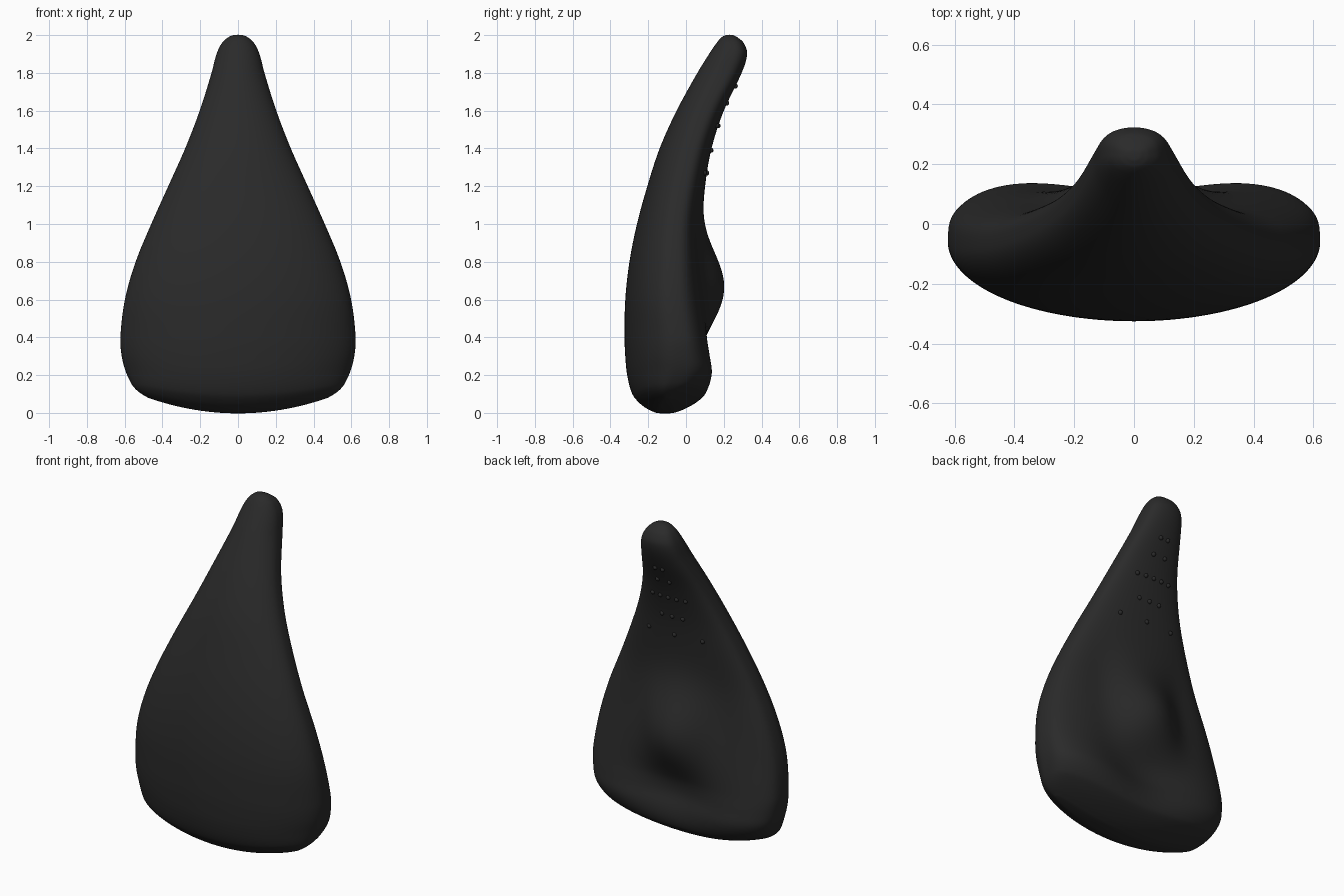
import bpy
import bmesh
from math import sin, cos, pi, exp

cube = bpy.data.objects.get("Cube")
if cube:
    bpy.data.objects.remove(cube)

mat = bpy.data.materials.new("charcoal")
mat.use_nodes = True
mat.diffuse_color = (0.023, 0.023, 0.023, 1)
mat.node_tree.nodes["Principled BSDF"].inputs["Base Color"].default_value = mat.diffuse_color

# Body profile: height, half width, front y, widest y, back y
PROFILE = [
    (-0.003, 0.475, -0.15, -0.11, -0.07),
    (0.015, 0.517, -0.195, -0.105, -0.01),
    (0.05, 0.55, -0.245, -0.095, 0.07),
    (0.1, 0.572, -0.285, -0.08, 0.14),
    (0.2, 0.60, -0.312, -0.06, 0.185),
    (0.3, 0.618, -0.322, -0.06, 0.175),
    (0.4, 0.624, -0.326, -0.06, 0.152),
    (0.6, 0.60, -0.322, -0.08, 0.115),
    (0.8, 0.543, -0.30, -0.08, 0.09),
    (1.0, 0.46, -0.26, -0.07, 0.08),
    (1.2, 0.37, -0.205, -0.04, 0.10),
    (1.4, 0.28, -0.14, 0.01, 0.135),
    (1.6, 0.203, -0.05, 0.08, 0.20),
    (1.8, 0.14, 0.06, 0.18, 0.295),
    (1.9, 0.114, 0.122, 0.22, 0.324),
    (1.96, 0.084, 0.163, 0.23, 0.305),
    (1.99, 0.05, 0.19, 0.23, 0.27),
    (2.002, 0.02, 0.215, 0.23, 0.245),
]
SIDES = 64
STEPS = 4
LAST = len(PROFILE) - 1
BACK_POWER = 0.6


def mound(x, z, cx, cz, sx, sz):
    return exp(-((x - cx) / sx) ** 2 / 2 - ((z - cz) / sz) ** 2 / 2)


def relief(x, z):
    """Central swelling, hollow below it and a crease on either side."""
    y = 0.105 * mound(x, z, 0, 0.69, 0.16, 0.17)
    y -= 0.1 * mound(x, z, 0, 0.29, 0.22, 0.14)
    for side in (-1, 1):
        y -= 0.025 * mound(x, z, side * 0.27, 0.74, 0.08, 0.2)
    return y


def slope(i, k):
    a, b = PROFILE[max(0, i - 1)], PROFILE[min(LAST, i + 1)]
    return (b[k] - a[k]) / (b[0] - a[0])


def row_at(z):
    """Smooth profile row at any height."""
    i = max(n for n in range(LAST) if n == 0 or PROFILE[n][0] <= z)
    low, high = PROFILE[i], PROFILE[i + 1]
    h = high[0] - low[0]
    t = (z - low[0]) / h
    blend = t * t * (3 - 2 * t)
    row = [z]
    for k in range(1, 5):
        tangents = slope(i, k) * t * (1 - t) ** 2 - slope(i + 1, k) * t * t * (1 - t)
        row.append(low[k] + (high[k] - low[k]) * blend + h * tangents)
    return row


def back_y(row, x, s):
    z, _, _, mid, back = row
    depth = back - mid
    return mid + depth * s ** BACK_POWER + relief(x, z) * s * min(1, depth / 0.15)


def point(row, angle):
    z, width, front, mid, _ = row
    x, s = width * cos(angle), sin(angle)
    y = mid + (mid - front) * s if s < 0 else back_y(row, x, s)
    lift = 0.36 * x * x * max(0, 1 - z / 0.4) ** 2
    return x, y, z + lift


def finish(bm, name):
    bmesh.ops.recalc_face_normals(bm, faces=bm.faces)
    mesh = bpy.data.meshes.new(name)
    bm.to_mesh(mesh)
    bm.free()
    mesh.materials.append(mat)
    mesh.shade_smooth()
    obj = bpy.data.objects.new(name, mesh)
    bpy.context.collection.objects.link(obj)
    return obj


# Curved tapering body
heights = [a[0] + (b[0] - a[0]) * s / STEPS
           for a, b in zip(PROFILE, PROFILE[1:]) for s in range(STEPS)]
heights.append(PROFILE[-1][0])
bm = bmesh.new()
rings = [[bm.verts.new(point(row_at(z), 2 * pi * i / SIDES)) for i in range(SIDES)]
         for z in heights]
for low, high in zip(rings, rings[1:]):
    for i in range(SIDES):
        j = (i + 1) % SIDES
        bm.faces.new((low[i], low[j], high[j], high[i]))
bm.faces.new(rings[-1])
# Bottom closed by strips joining front to back
base = rings[0]
for i in range(SIDES // 2):
    quad = [base[i], base[(SIDES - i) % SIDES], base[SIDES - i - 1], base[i + 1]]
    bm.faces.new(list(dict.fromkeys(quad)))
body = finish(bm, "body")
subd = body.modifiers.new("smooth", "SUBSURF")
subd.levels = subd.render_levels = 1

# Small raised dots on the upper back: height and x positions
DOTS = {
    1.73: (-0.025, 0.025),
    1.64: (-0.04, 0.04),
    1.52: (-0.11, -0.055, 0, 0.055, 0.11),
    1.39: (-0.07, 0, 0.07),
    1.27: (-0.18, 0, 0.18),
}
bm = bmesh.new()
for z, xs in DOTS.items():
    row = row_at(z)
    for x in xs:
        y = back_y(row, x, (1 - (x / row[1]) ** 2) ** 0.5)
        made = bmesh.ops.create_uvsphere(bm, u_segments=12, v_segments=8, radius=0.013)
        bmesh.ops.translate(bm, verts=made["verts"], vec=(x, y, z))
finish(bm, "back_dots")
